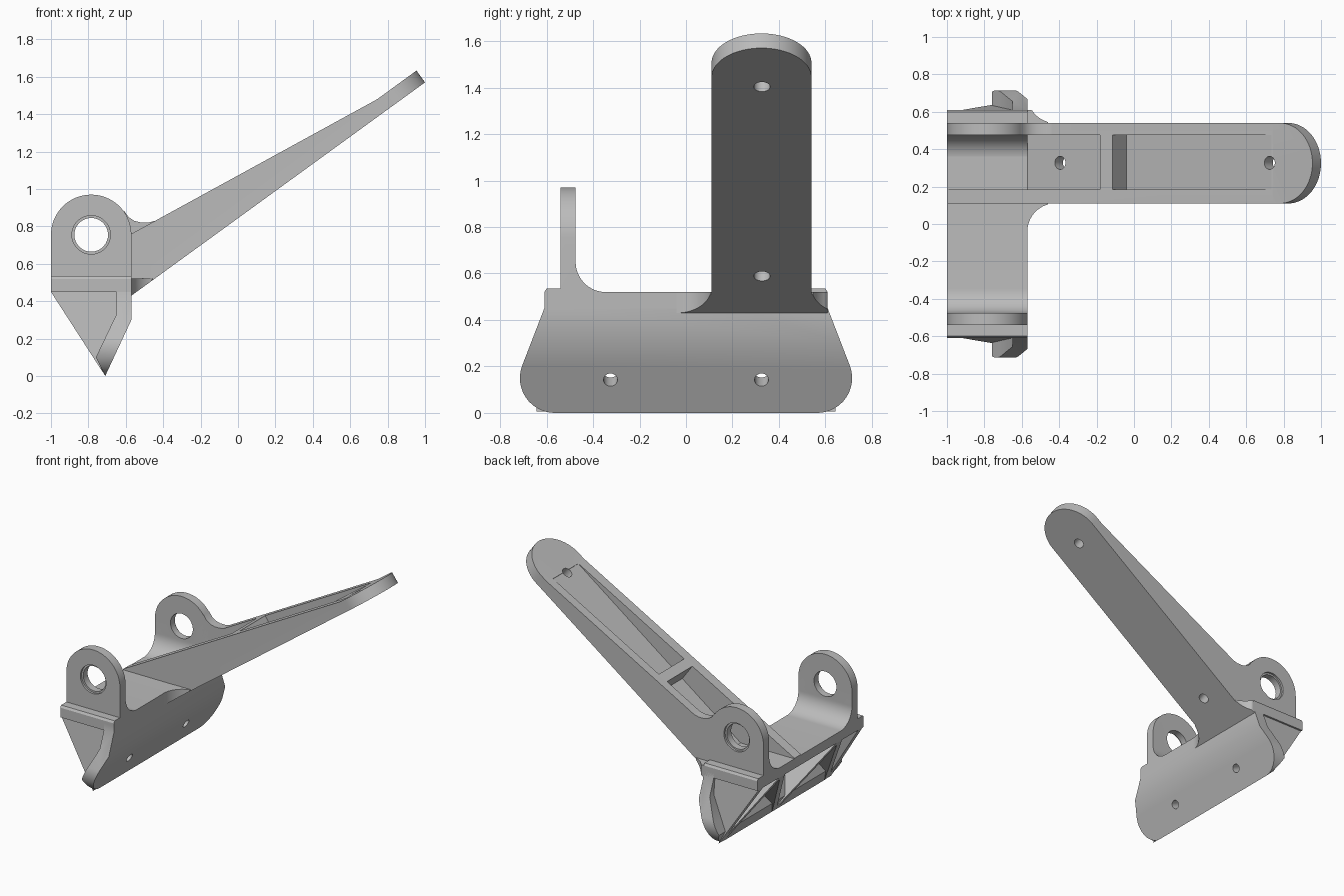
import bpy, bmesh, math
from mathutils import Matrix, Vector

cube = bpy.data.objects.get("Cube")
if cube:
    bpy.data.objects.remove(cube, do_unlink=True)

grey = bpy.data.materials.new("plain_grey")
grey.use_nodes = True
colour = (0.5, 0.5, 0.5, 1)
grey.diffuse_color = colour
grey.node_tree.nodes["Principled BSDF"].inputs["Base Color"].default_value = colour


def prism(name, pts, axis, lo, hi, matrix=None):
    """Extrude a 2D outline along x (pts are y, z), y (x, z) or z (x, y)."""
    place = {"x": lambda p, d: (d, p[0], p[1]),
             "y": lambda p, d: (p[0], d, p[1]),
             "z": lambda p, d: (p[0], p[1], d)}[axis]
    bm = bmesh.new()
    face = bm.faces.new([bm.verts.new(place(p, lo)) for p in pts])
    ext = bmesh.ops.extrude_face_region(bm, geom=[face])
    move = Vector(place((0, 0), hi - lo))
    bmesh.ops.translate(bm, vec=move, verts=[v for v in ext["geom"] if isinstance(v, bmesh.types.BMVert)])
    bmesh.ops.recalc_face_normals(bm, faces=bm.faces)
    if matrix:
        bm.transform(matrix)
    mesh = bpy.data.meshes.new(name)
    bm.to_mesh(mesh)
    bm.free()
    mesh.materials.append(grey)
    obj = bpy.data.objects.new(name, mesh)
    bpy.context.collection.objects.link(obj)
    return obj


def arc(cx, cz, r, a, b, n=16):
    return [(cx + r * math.cos(math.radians(a + (b - a) * i / n)),
             cz + r * math.sin(math.radians(a + (b - a) * i / n))) for i in range(n + 1)]


def drill(centre, direction, r, depth):
    """Round cutter centred on a point and aimed along a direction."""
    turn = Vector(direction).to_track_quat("Z", "Y").to_matrix().to_4x4()
    return prism("cutter", arc(0, 0, r, 0, 350, 35), "z", -depth, depth,
                 Matrix.Translation(centre) @ turn)


def carve(obj, cutters, operation="DIFFERENCE"):
    """Apply booleans, then discard the cutters."""
    for c in cutters:
        c.hide_render = True
        m = obj.modifiers.new("cut", "BOOLEAN")
        m.object, m.operation, m.solver = c, operation, "EXACT"
    bpy.context.view_layer.update()
    deps = bpy.context.evaluated_depsgraph_get()
    mesh = bpy.data.meshes.new_from_object(obj.evaluated_get(deps))
    obj.modifiers.clear()
    obj.data = mesh
    for c in cutters:
        bpy.data.objects.remove(c, do_unlink=True)


def mirrored(half):
    return half + [(-y, z) for y, z in reversed(half)]


parts = []

# Cradle: slab with two ears, filleted inside, then trimmed to the ear outline
half = [(0.61, 0.45), (0.61, 0.52), (0.6, 0.535), (0.54, 0.535), (0.54, 1.1), (0.475, 1.1)]
half += arc(0.345, 0.65, 0.13, 0, -90)
cradle = prism("cradle", mirrored(half), "x", -1.1, -0.5)
ear_shape = [(-1, 0.4), (-0.57, 0.4)] + arc(-0.785, 0.755, 0.215, 0, 180, 32)
carve(cradle, [prism("cutter", ear_shape, "y", -1, 1)], "INTERSECT")
bores = [drill((-0.785, 0, 0.755), (0, 1, 0), 0.09, 1)]
bores += [drill((-0.785, s * 0.58, 0.755), (0, 1, 0), 0.103, 0.055) for s in (1, -1)]
carve(cradle, bores)
parts.append(cradle)

# Bent flange with a rounded lower outline and two screw holes
flange = prism("flange", [(-0.57, 0.5), (-0.57, 0.3), (-0.71, 0), (-0.76, 0.1),
                          (-0.65, 0.33), (-0.65, 0.5)], "y", -1, 1)
outline = mirrored(arc(0.565, 0.15, 0.15, -90, 20) + [(0.61, 0.45), (0.61, 0.5)])
carve(flange, [prism("cutter", outline, "x", -1, 0)], "INTERSECT")
carve(flange, [drill((-0.66, y, 0.15), (0.3, 0, -0.14), 0.03, 0.2) for y in (-0.325, 0.325)])
parts.append(flange)

# Zigzag ribs behind the flange: (top y, bottom y)
for i, (top, low) in enumerate([(0.57, 0.62), (0.33, 0.6), (0.33, 0)]):
    for side, s in (("left", 1), ("right", -1)):
        w = 0.025
        rib = prism(f"{side}_rib_{i + 1}", [(s * (top - w), 0.46), (s * (top + w), 0.46),
                    (s * (low + w), 0), (s * (low - w), 0)], "x", -1.1, -0.5)
        wedge = prism("cutter", [(-1, 0.45), (-1, 0.48), (-0.63, 0.48), (-0.63, 0.32),
                                 (-0.72, 0.05), (-0.713, 0.005)], "y", -1, 1)
        carve(rib, [wedge], "INTERSECT")
        parts.append(rib)

# Sloping arm with a round tip, two pockets and two holes
def floor(x):
    return 0.9365 + 0.73 * x


arm = prism("arm", [(-1, 0.5), (-1, 0.525), (0.744, 1.48), (1.1, floor(1.1)),
                    (1.1, 1.643), (-0.57, 0.43), (-0.6, 0.43), (-0.6, 0.5)], "y", 0, 0.7)
slope = math.atan(0.726)
tilt = Matrix.Translation((1, 0, 1.57)) @ Matrix.Rotation(-slope, 4, "Y")
tongue = [(-3, 0.11)] + arc(-0.215, 0.325, 0.215, -90, 90, 32) + [(-3, 0.54)]
carve(arm, [prism("cutter", tongue, "z", -1, 1, tilt)], "INTERSECT")
pockets = [
    [(-1.1, 0.521), (-0.569, 0.521), (-0.1, 0.863), (-0.18, 0.973), (-0.3, 1.138), (-1.1, 1.138)],
    [(-0.04, 0.907), (0.735, floor(0.735)), (0.735, 1.8), (-0.235, 1.175)]]
carve(arm, [prism("cutter", p, "y", 0.185, 0.475) for p in pockets])
normal = (-math.sin(slope), 0, math.cos(slope))
carve(arm, [drill((x, 0.327, floor(x)), normal, 0.035, 0.2) for x in (-0.395, 0.725)])
parts.append(arm)

# Curved web blending the ear into the arm wall
web = [(-0.62, 0.7), (-0.61, 0.885), (-0.585, 0.85), (-0.555, 0.83), (-0.52, 0.821),
       (-0.48, 0.821), (-0.445, 0.829), (-0.41, 0.847), (-0.41, 0.8)]
parts.append(prism("ear_web", web, "y", 0.475, 0.54))

# Corner fillets where the arm leaves the slab, tapering out along the arm's underside
for name, edge, s in (("inner_fillet", 0.11, -1), ("outer_fillet", 0.54, 1)):
    curve = [(x, min(edge + s * (0.15 + y), 0.61)) for x, y in arc(-0.42, 0, 0.15, 180, 260, 14)
             if x <= -0.448]
    pts = [(-0.58, curve[0][1])] + curve + [(-0.448, edge - s * 0.02), (-0.58, edge - s * 0.02)]
    fillet = prism(name, pts, "z", 0.43, 0.521)
    for v in fillet.data.vertices:
        if v.co.z < 0.45:
            v.co.z = min(0.43 + 0.726 * (v.co.x + 0.57), 0.52)
    parts.append(fillet)

# Smooth the curved walls, keep the edges sharp
bpy.ops.object.select_all(action="DESELECT")
for p in parts:
    p.select_set(True)
bpy.context.view_layer.objects.active = parts[0]
bpy.ops.object.shade_smooth_by_angle(angle=math.radians(30))
